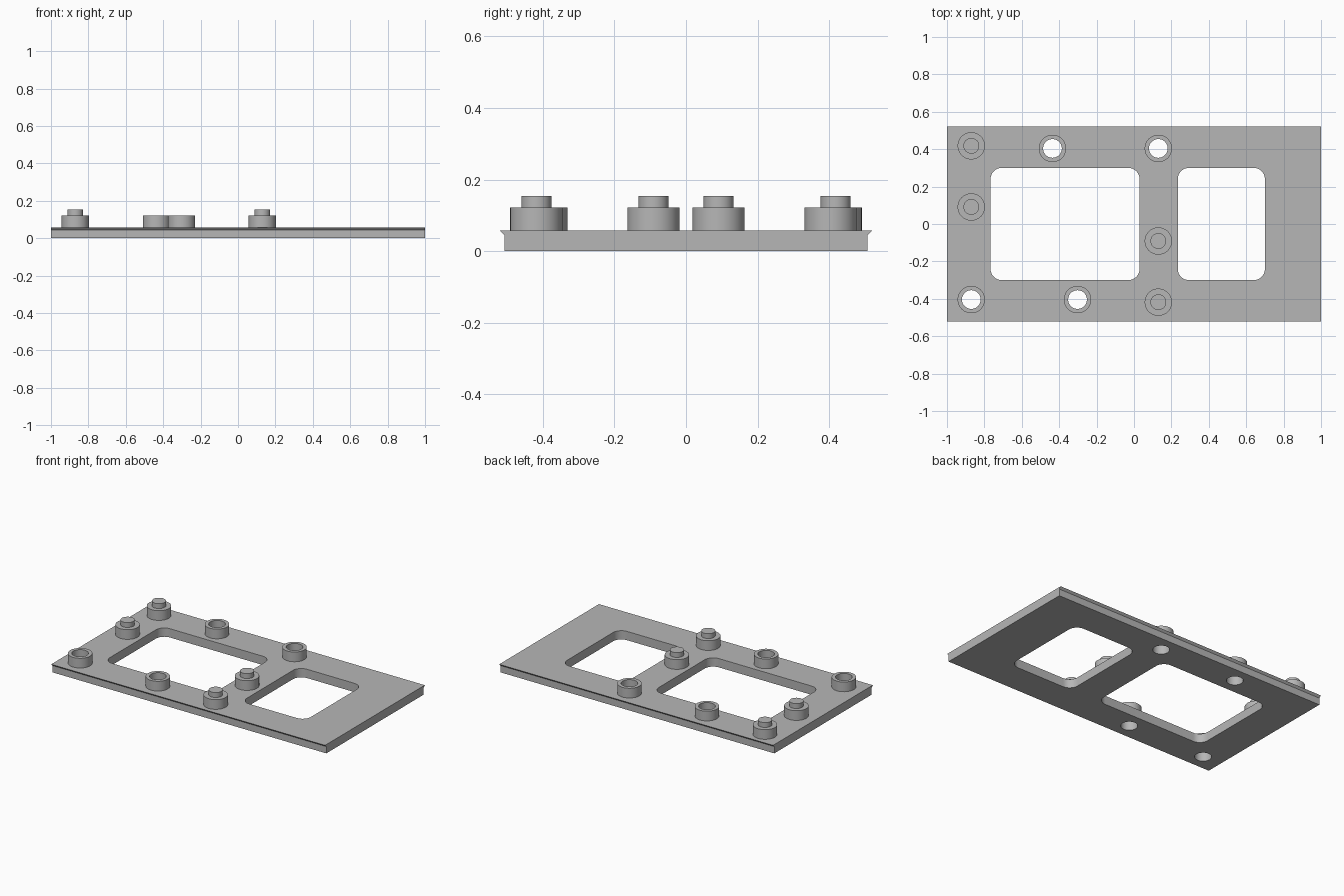
import bpy, bmesh, math

if "Cube" in bpy.data.objects:
    bpy.data.objects.remove(bpy.data.objects["Cube"], do_unlink=True)

TOP = 0.058          # plate thickness
BOSS_TOP = 0.122
PIN_TOP = 0.154
BOSS_R, PIN_R, HOLE_R = 0.073, 0.042, 0.05

grey = bpy.data.materials.new("plain grey")
grey.diffuse_color = (0.47, 0.47, 0.47, 1)
grey.use_nodes = True
grey.node_tree.nodes["Principled BSDF"].inputs["Base Color"].default_value = (0.47, 0.47, 0.47, 1)


def finish(name, bm):
    bmesh.ops.recalc_face_normals(bm, faces=bm.faces)
    mesh = bpy.data.meshes.new(name)
    bm.to_mesh(mesh)
    bm.free()
    mesh.materials.append(grey)
    obj = bpy.data.objects.new(name, mesh)
    bpy.context.collection.objects.link(obj)
    return obj


def prism(name, outline, offset):
    """Extrude a closed outline of 3D points along an offset."""
    bm = bmesh.new()
    face = bm.faces.new([bm.verts.new(p) for p in outline])
    new = bmesh.ops.extrude_face_region(bm, geom=[face])["geom"]
    verts = [g for g in new if isinstance(g, bmesh.types.BMVert)]
    bmesh.ops.translate(bm, vec=offset, verts=verts)
    return finish(name, bm)


def arc(cx, cy, r, start, end, steps):
    angles = [math.radians(start + (end - start) * i / steps) for i in range(steps + 1)]
    return [(cx + r * math.cos(a), cy + r * math.sin(a), -0.1) for a in angles]


def rounded_rect(x0, x1, y0, y1, r):
    return (arc(x1 - r, y1 - r, r, 0, 90, 8) + arc(x0 + r, y1 - r, r, 90, 180, 8)
            + arc(x0 + r, y0 + r, r, 180, 270, 8) + arc(x1 - r, y0 + r, r, 270, 360, 8))


def lathe(name, profile, x, y, closed, steps=48):
    """Turn an (r, z) profile around a vertical axis at x, y."""
    bm = bmesh.new()
    verts = [bm.verts.new((r, 0, z)) for r, z in profile]
    edges = [bm.edges.new(pair) for pair in zip(verts, verts[1:])]
    if closed:
        edges.append(bm.edges.new((verts[-1], verts[0])))
    bmesh.ops.spin(bm, geom=verts + edges, cent=(0, 0, 0), axis=(0, 0, 1),
                   angle=2 * math.pi, steps=steps, use_merge=True)
    bmesh.ops.remove_doubles(bm, verts=bm.verts, dist=1e-5)
    bmesh.ops.translate(bm, vec=(x, y, 0), verts=bm.verts)
    return finish(name, bm)


# Base plate with a small flared lip along both long edges
half = [(0.507, 0), (0.507, TOP - 0.013), (0.52, TOP)]
section = half + [(-y, z) for y, z in reversed(half)]
plate = prism("base_plate", [(-1, y, z) for y, z in section], (2, 0, 0))

# Windows and screw holes cut through the plate
screw_spots = [(-0.436, 0.404), (0.13, 0.404), (-0.87, -0.404), (-0.302, -0.404)]
pin_spots = [(-0.87, 0.418), (-0.87, 0.091), (0.13, -0.091), (0.13, -0.418)]
outlines = [rounded_rect(-0.767, 0.03, -0.30, 0.30, 0.06),
            rounded_rect(0.234, 0.70, -0.30, 0.30, 0.06)]
outlines = [o for o in outlines] + [arc(x, y, HOLE_R, 0, 352.5, 47) for x, y in screw_spots]
cutters = []
for outline in outlines:
    cutter = prism("cutter", outline, (0, 0, 0.3))
    cutter.hide_render = True
    cutters.append(cutter)
    mod = plate.modifiers.new("cut", "BOOLEAN")
    mod.operation, mod.solver, mod.object = "DIFFERENCE", "EXACT", cutter
graph = bpy.context.evaluated_depsgraph_get()
cut_mesh = bpy.data.meshes.new_from_object(plate.evaluated_get(graph))
plate.modifiers.clear()
plate.data = cut_mesh
for cutter in cutters:
    bpy.data.objects.remove(cutter, do_unlink=True)

# Hollow screw bosses
parts = [plate]
ring = [(HOLE_R, TOP), (BOSS_R, TOP), (BOSS_R, BOSS_TOP), (HOLE_R, BOSS_TOP)]
for i, (x, y) in enumerate(screw_spots, 1):
    parts.append(lathe(f"screw_boss_{i}", ring, x, y, True))

# Solid bosses with a locating pin
stepped = [(0, TOP), (BOSS_R, TOP), (BOSS_R, BOSS_TOP), (PIN_R, BOSS_TOP),
           (PIN_R, PIN_TOP), (0, PIN_TOP)]
for i, (x, y) in enumerate(pin_spots, 1):
    parts.append(lathe(f"pin_boss_{i}", stepped, x, y, False))

# Smooth round walls, sharp corners
bpy.ops.object.select_all(action="DESELECT")
for part in parts:
    part.select_set(True)
bpy.context.view_layer.objects.active = plate
bpy.ops.object.shade_smooth_by_angle(angle=math.radians(30))
